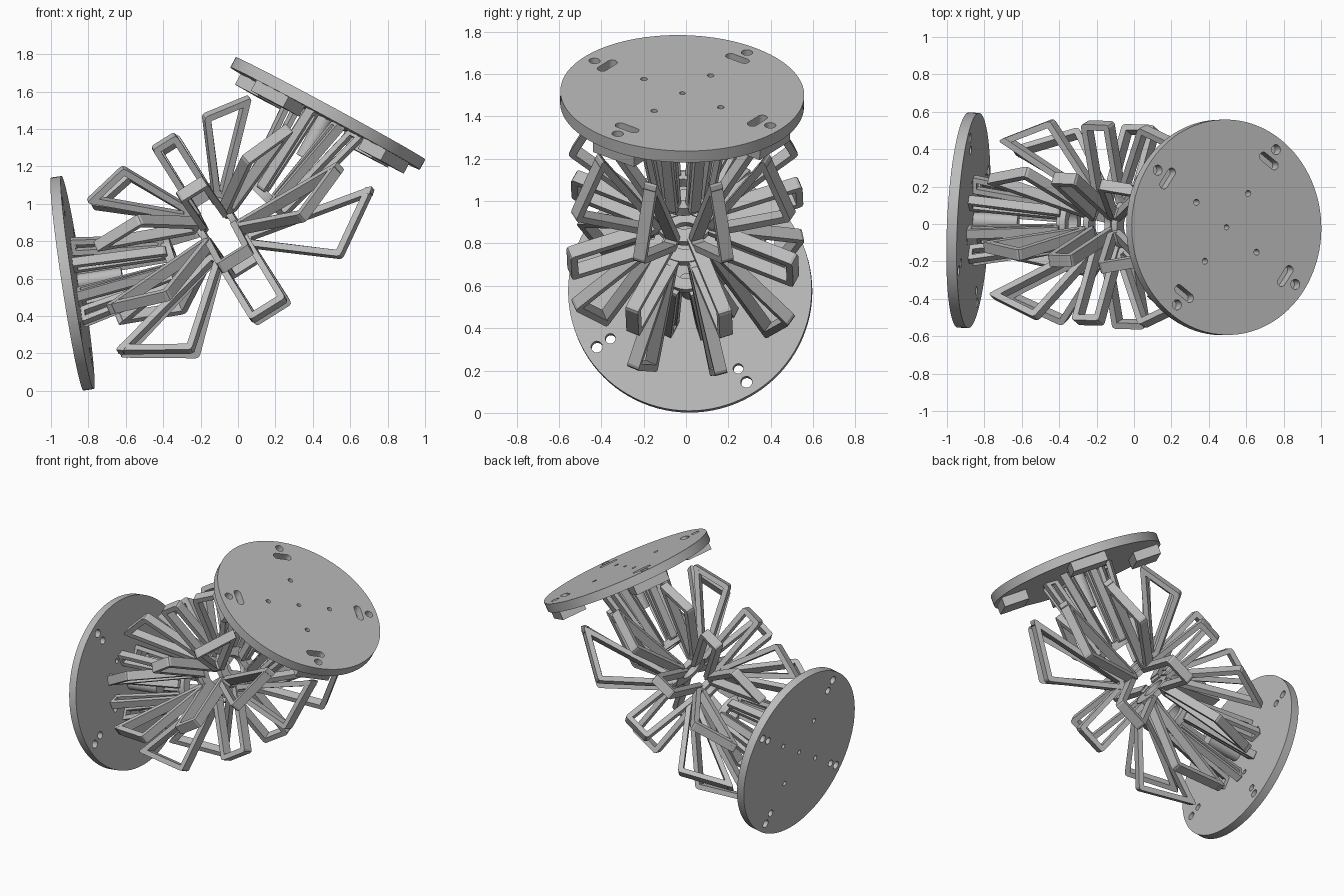
import bpy, bmesh
from math import radians, sin, cos, pi
from mathutils import Vector, Matrix

cube = bpy.data.objects.get("Cube")
if cube:
    bpy.data.objects.remove(cube, do_unlink=True)

grey = bpy.data.materials.new("plain_grey")
grey.use_nodes = True
colour = (0.5, 0.5, 0.5, 1)
grey.diffuse_color = colour
grey.node_tree.nodes["Principled BSDF"].inputs["Base Color"].default_value = colour

UP = Vector((-0.53, 0, 0.85))
PETALS = 8


def frame(origin, axis):
    """Local z runs along the axis, local x points up in the bending plane."""
    z = Vector(axis).normalized()
    x = (UP - UP.dot(z) * z).normalized()
    y = z.cross(x)
    rot = Matrix((x, y, z)).transposed().to_4x4()
    return Matrix.Translation(origin) @ rot


def finish(name, bm, matrix=None):
    if matrix:
        bm.transform(matrix)
    bmesh.ops.recalc_face_normals(bm, faces=bm.faces)
    mesh = bpy.data.meshes.new(name)
    bm.to_mesh(mesh)
    bm.free()
    mesh.materials.append(grey)
    obj = bpy.data.objects.new(name, mesh)
    bpy.context.collection.objects.link(obj)
    return obj


def smooth(obj):
    bpy.ops.object.select_all(action='DESELECT')
    obj.select_set(True)
    bpy.context.view_layer.objects.active = obj
    bpy.ops.object.shade_smooth_by_angle(angle=radians(30))


def thicken(bm, vec):
    """Extrude the flat sheet by vec, centred on its old place."""
    bmesh.ops.translate(bm, verts=bm.verts[:], vec=-vec / 2)
    out = bmesh.ops.extrude_face_region(bm, geom=bm.faces[:])
    moved = [g for g in out["geom"] if isinstance(g, bmesh.types.BMVert)]
    bmesh.ops.translate(bm, verts=moved, vec=vec)


def loop(name, points, bar, width, open_end=False):
    """Four-sided frame with clipped corners; open_end drops the last side."""
    bm = bmesh.new()
    bm.faces.new([bm.verts.new(p) for p in points])
    bmesh.ops.bevel(bm, geom=bm.verts[:], offset=0.018, segments=2, profile=0.5,
                    affect='VERTICES')
    bm.faces.ensure_lookup_table()
    face = bm.faces[0]
    face.normal_update()
    normal = face.normal.copy()
    bmesh.ops.inset_individual(bm, faces=[face], thickness=bar, use_even_offset=True)
    dropped = [face]
    if open_end:
        end = (points[0] + points[3]) / 2
        sides = [f for f in bm.faces if f != face]
        dropped.append(min(sides, key=lambda f: (f.calc_center_median() - end).length))
    bmesh.ops.delete(bm, geom=dropped, context='FACES')
    thicken(bm, normal * width)
    return finish(name, bm)


def outline(bm, radius, centre=0.0, turn=0.0, stretch=0.0, sides=20):
    """Closed circle or slot of edges, placed at a distance and turned about z."""
    spin = Matrix.Rotation(turn, 4, 'Z')
    verts = []
    for i in range(sides):
        a = 2 * pi * (i + 0.5) / sides
        shift = stretch if sin(a) > 0 else -stretch
        verts.append(bm.verts.new(spin @ Vector((centre + radius * cos(a),
                                                 radius * sin(a) + shift, 0))))
    for i in range(sides):
        bm.edges.new((verts[i - 1], verts[i]))


def drilled(name, matrix, outlines, depth):
    """Sheet bounded by the first outline, with the others as holes."""
    bm = bmesh.new()
    for args in outlines:
        outline(bm, **args)
    bmesh.ops.triangle_fill(bm, use_beauty=True, edges=bm.edges[:], normal=(0, 0, 1))
    thicken(bm, Vector((0, 0, depth)))
    smooth(finish(name, bm, matrix))


def ring(name, matrix, outer, inner, depth):
    drilled(name, matrix, [dict(radius=outer, sides=40), dict(radius=inner, sides=40)], depth)


def plate(name, matrix, turn, slot, thickness):
    shapes = [dict(radius=0.576, sides=96), dict(radius=0.014)]
    for k in range(4):
        t = radians(turn + 90 * k)
        shapes += [dict(radius=0.016, centre=0.225, turn=t),
                   dict(radius=0.024, centre=0.44, turn=t, stretch=slot),
                   dict(radius=0.027, centre=0.515, turn=t)]
    drilled(name, matrix, shapes, thickness)
    # central peg on the inner side
    bm = bmesh.new()
    bmesh.ops.create_cone(bm, cap_ends=True, segments=24, radius1=0.045, radius2=0.045,
                          depth=0.24, matrix=Matrix.Translation((0, 0, 0.15)))
    smooth(finish(name + "_peg", bm, matrix))


def polar(matrix, azimuth, radius, height):
    return matrix @ Vector((radius * cos(azimuth), radius * sin(azimuth), height))


def mix(a, b, t):
    return a + (b - a) * t


def azimuths(roll):
    return [2 * pi * (i + 0.5) / PETALS + radians(roll) for i in range(PETALS)]


# End plates, with local z pointing inward
lower_plate = frame((-0.885, 0.02, 0.575), (0.988, -0.05, 0.15))
upper_plate = frame((0.48, -0.018, 1.483), (-0.475, -0.02, -0.88))
plate("lower_plate", lower_plate, 30, 0, 0.056)
plate("upper_plate", upper_plate, 37, 0.04, 0.062)

# Mounting blocks beneath the upper plate
for k in range(4):
    bm = bmesh.new()
    bmesh.ops.create_cube(bm, size=1, matrix=Matrix.Translation((0.46, 0, 0.062))
                          @ Matrix.Diagonal((0.17, 0.24, 0.066, 1)))
    bm.transform(Matrix.Rotation(radians(37 + 90 * k), 4, 'Z'))
    finish(f"mounting_block_{k + 1}", bm, upper_plate)

# Middle hub: narrow open loops, wider on the stretched side
middle = Vector((-0.105, -0.005, 0.875))
bend = radians(32)
spine = Vector((cos(bend), -0.025, sin(bend)))
hub = frame(middle, spine)
for i, az in enumerate(azimuths(-3)):
    half = mix(0.114, 0.074, (1 + cos(az)) / 2)
    corners = [(0.11, -half), (0.58, -half), (0.58, half), (0.11, half)]
    loop(f"middle_loop_{i + 1}", [polar(hub, az, r, h) for r, h in corners],
         0.034, 0.065, open_end=True)

# Each side: hub ring, splayed petals, outer ring, arms to the plate
for name, sign, tilt, yaw, roll, drop, end in (
        ("lower", -1, 20, -0.05, 6, 0.025, lower_plate),
        ("upper", 1, 45, 0, 0, 0, upper_plate)):
    angle = radians(tilt)
    side = frame(middle + spine * 0.305 * sign - UP * drop,
                 Vector((cos(angle), yaw, sin(angle))) * sign)
    inner = frame(middle, spine * sign)
    ring(name + "_hub_ring", inner @ Matrix.Translation((0, 0, 0.09)), 0.145, 0.075, 0.035)
    ring(name + "_outer_ring", side, 0.125, 0.07, 0.05)
    for i, az in enumerate(azimuths(roll)):
        t = (1 + cos(az)) / 2
        root = [polar(inner, az, 0.122, 0.112), polar(inner, az, 0.178, 0.07)]
        tip = [polar(side, az, mix(0.552, 0.594, t), mix(0.05, 0.067, t)),
               polar(side, az, mix(0.395, 0.482, t), mix(0.45, 0.315, t))]
        loop(f"{name}_petal_{i + 1}", root + tip, 0.034, 0.06)
        # the plate frame is mirrored against the ring frame
        arm = [polar(end, -az, 0.16, 0.02), polar(end, -az, 0.25, 0.02),
               polar(side, az, 0.15, 0.0), polar(side, az, 0.085, 0.02)]
        loop(f"{name}_arm_{i + 1}", arm, 0.028, 0.05)
